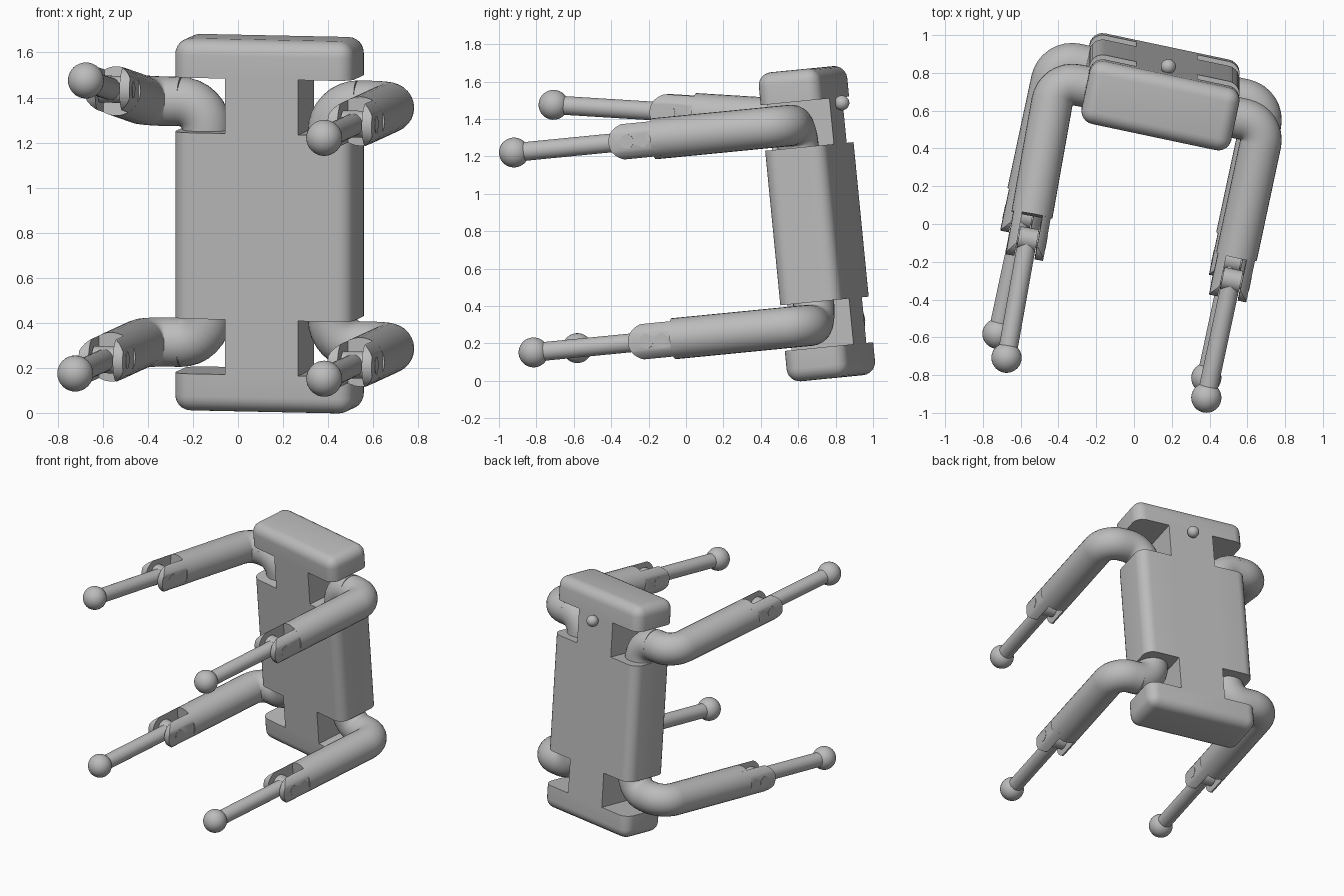
import bpy, bmesh
from math import radians, sin, cos, pi
from mathutils import Matrix, Vector

if "Cube" in bpy.data.objects:
    bpy.data.objects.remove(bpy.data.objects["Cube"], do_unlink=True)

grey = bpy.data.materials.new("plain_grey")
grey.use_nodes = True
grey.diffuse_color = (0.5, 0.5, 0.5, 1)
grey.node_tree.nodes["Principled BSDF"].inputs["Base Color"].default_value = grey.diffuse_color

T = Matrix.Translation
AXIS = {"X": Matrix.Rotation(pi / 2, 4, "Y"), "Y": Matrix.Rotation(pi / 2, 4, "X"), "Z": Matrix()}

# Whole figure leans forward and is turned a little
frame = T((0.14, 0.70, 0.84)) @ Matrix.Rotation(radians(5.6), 4, "X") @ Matrix.Rotation(radians(-12), 4, "Z")


def link(name, data):
    obj = bpy.data.objects.new(name, data)
    bpy.context.collection.objects.link(obj)
    return obj


def solid(name, build):
    bm = bmesh.new()
    build(bm)
    mesh = bpy.data.meshes.new(name)
    bm.to_mesh(mesh)
    bm.free()
    return link(name, mesh)


def box(name, centre, size):
    m = T(centre) @ Matrix.Diagonal((*size, 1))
    return solid(name, lambda bm: bmesh.ops.create_cube(bm, size=1, matrix=m))


def rod(name, centre, axis, radius, length, sides=32):
    m = T(centre) @ AXIS[axis]
    return solid(name, lambda bm: bmesh.ops.create_cone(
        bm, cap_ends=True, segments=sides, radius1=radius, radius2=radius, depth=length, matrix=m))


def ball(name, centre, radius):
    return solid(name, lambda bm: bmesh.ops.create_uvsphere(
        bm, u_segments=32, v_segments=16, radius=radius, matrix=T(centre)))


def pipe(name, points, radius):
    curve = bpy.data.curves.new(name, "CURVE")
    curve.dimensions = "3D"
    curve.bevel_depth = radius
    curve.bevel_resolution = 12
    curve.use_fill_caps = True
    spline = curve.splines.new("POLY")
    spline.points.add(len(points) - 1)
    for p, co in zip(spline.points, points):
        p.co = (*co, 1)
    return link(name, curve)


def cut(obj, tool, operation="DIFFERENCE"):
    mod = obj.modifiers.new("cut", "BOOLEAN")
    mod.operation = operation
    mod.solver = "EXACT"
    mod.object = tool
    tool.hide_render = True


def bake(obj, tools=()):
    """Turn an object with its modifiers into a plain smooth mesh, dropping helpers."""
    bpy.context.view_layer.update()
    graph = bpy.context.evaluated_depsgraph_get()
    mesh = bpy.data.meshes.new_from_object(obj.evaluated_get(graph))
    for o in (obj, *tools):
        bpy.data.objects.remove(o, do_unlink=True)
    mesh.materials.clear()
    mesh.materials.append(grey)
    return mesh


def place(name, mesh, matrix):
    mesh = mesh.copy()
    mesh.transform(matrix)
    if matrix.determinant() < 0:
        mesh.flip_normals()
    mesh.polygons.foreach_set("use_smooth", [True] * len(mesh.polygons))
    mesh.set_sharp_from_angle(angle=radians(35))
    link(name, mesh)


# Body: rounded slab with four side notches for the shoulders
HALF_W, DEPTH, HEIGHT = 0.405, 0.34, 1.66
SPINE, LOW, HIGH = 0.165, 0.415, 0.66
body = box("body", (0, 0, 0), (2 * HALF_W, DEPTH, HEIGHT))
bevel = body.modifiers.new("round", "BEVEL")
bevel.width = 0.07
bevel.segments = 6
notches = []
for sx in (1, -1):
    for sz in (1, -1):
        notch = box("notch", (sx * (SPINE + 0.2), 0, sz * (LOW + HIGH) / 2), (0.4, 1, HIGH - LOW))
        cut(body, notch)
        notches.append(notch)
place("body", bake(body, notches), frame)

# Small knob on the upper back
place("back_knob_stem", bake(rod("stem", (0, 0.17, 0.63), "Y", 0.025, 0.06)), frame)
place("back_knob", bake(ball("knob", (0, 0.2, 0.63), 0.04)), frame)

# One limb, modelled at the upper left and reused for all four corners
R, STUB, ARM, LEVEL, HINGE, TIP = 0.11, 0.285, 0.565, 0.537, -0.85, -1.49
bend = LEVEL - LOW
quarter = [i * pi / 16 for i in range(9)]
shoulder = [(STUB, 0, LOW - 0.02)] + [
    (STUB + bend * (1 - cos(a)), 0, LOW + bend * sin(a)) for a in quarter]
upper = [(STUB + bend - 0.005, 0, LEVEL)] + [
    (ARM - R + R * sin(a), -R * (1 - cos(a)), LEVEL) for a in quarter] + [(ARM, -0.72, LEVEL)]

# Forked elbow: cylinder trimmed to a rounded end and slotted
fork = rod("fork", (ARM, -0.83, LEVEL), "Y", R, 0.30)
trim_end = rod("trim_end", (ARM, HINGE, LEVEL), "X", 0.1, 0.2)
trim_box = box("trim_box", (ARM, HINGE + 0.15, LEVEL), (0.2, 0.3, 0.2))
cut(trim_end, trim_box, "UNION")
cut(fork, trim_end, "INTERSECT")
slot = box("slot", (ARM, -0.87, LEVEL), (0.11, 0.30, 0.5))
cut(fork, slot)

fixed = {"shoulder": bake(pipe("shoulder", shoulder, R))}
moving = {
    "upper_arm": bake(pipe("upper_arm", upper, R)),
    "elbow_fork": bake(fork, (trim_end, trim_box, slot)),
    "elbow_pin": bake(rod("pin", (ARM, HINGE, LEVEL), "X", 0.038, 0.204)),
    "elbow_knuckle": bake(rod("knuckle", (ARM, HINGE, LEVEL), "X", 0.06, 0.1)),
    "forearm": bake(rod("forearm", (ARM, (HINGE + TIP) / 2, LEVEL), "Y", 0.05, HINGE - TIP)),
    "hand_ball": bake(ball("hand", (ARM, TIP, LEVEL), 0.08)),
}


def about(point, angle, axis):
    return T(point) @ Matrix.Rotation(radians(angle), 4, axis) @ T(-Vector(point))


# Limbs: the upper right one is raised and turned slightly inwards
for sx, side in ((1, "left"), (-1, "right")):
    for sz, row in ((1, "upper"), (-1, "lower")):
        raised = sx < 0 < sz
        yaw = about((STUB, 0, LEVEL), -1.8 if raised else 0, "Z")
        pitch = about((ARM, 0, LEVEL), -9 if raised else 0, "X")
        corner = frame @ Matrix.Diagonal((sx, 1, sz, 1)) @ yaw
        for part, mesh in fixed.items():
            place(f"{row}_{side}_{part}", mesh, corner)
        for part, mesh in moving.items():
            place(f"{row}_{side}_{part}", mesh, corner @ pitch)

for mesh in (*fixed.values(), *moving.values()):
    bpy.data.meshes.remove(mesh)
